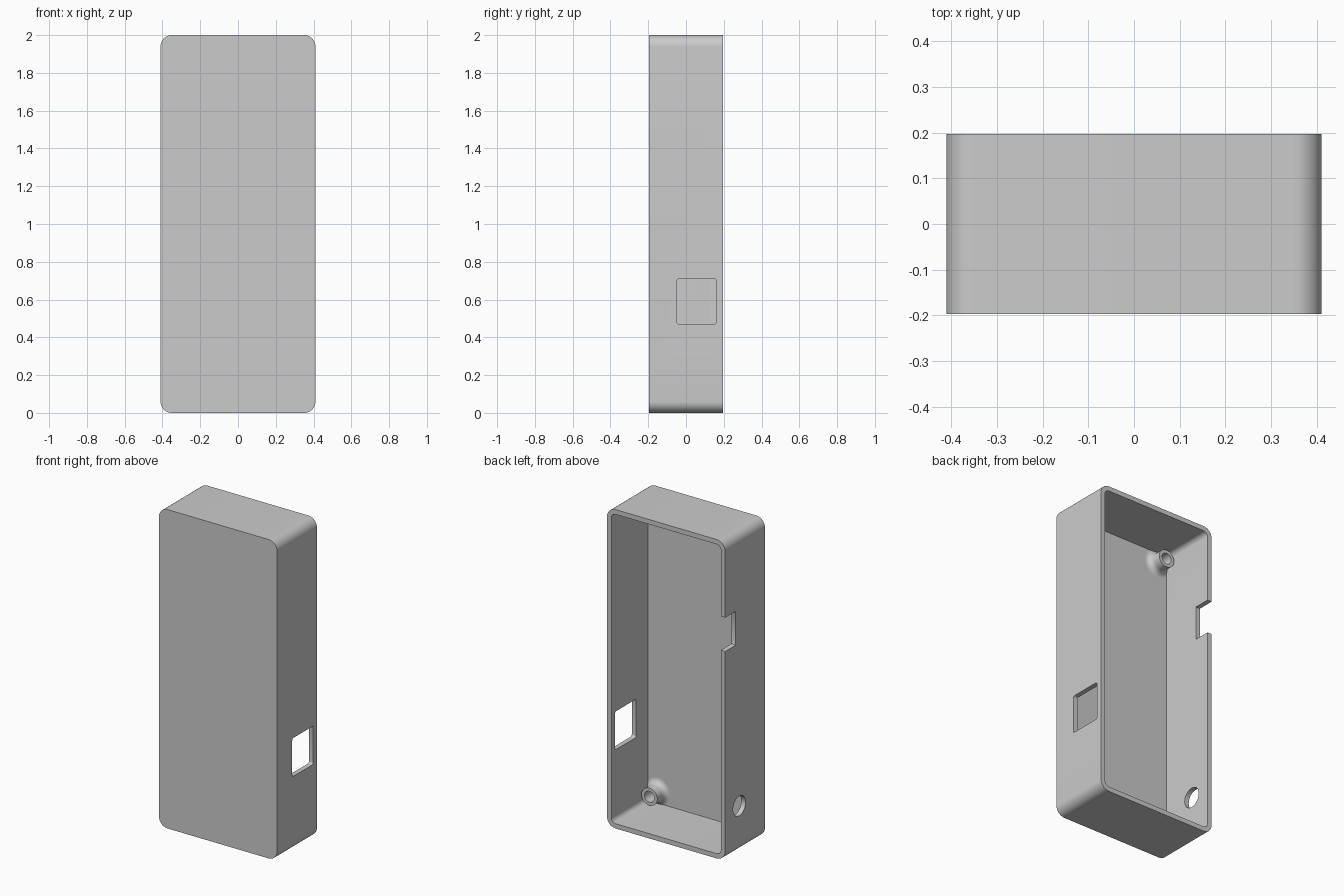
import bpy, bmesh
from math import sin, cos, pi, radians
from mathutils import Matrix, Vector

cube = bpy.data.objects.get("Cube")
if cube:
    bpy.data.objects.remove(cube, do_unlink=True)

W, D, H = 0.41, 0.197, 2.0      # half width, half depth, height
WALL, RADIUS = 0.03, 0.06
FLOOR = -D + WALL               # inner face of the front panel

grey = bpy.data.materials.new("light grey plastic")
grey.use_nodes = True
colour = (0.6, 0.6, 0.6, 1)
grey.diffuse_color = colour
grey.node_tree.nodes["Principled BSDF"].inputs["Base Color"].default_value = colour


def make_object(name, bm):
    bmesh.ops.recalc_face_normals(bm, faces=bm.faces)
    mesh = bpy.data.meshes.new(name)
    bm.to_mesh(mesh)
    bm.free()
    mesh.materials.append(grey)
    obj = bpy.data.objects.new(name, mesh)
    bpy.context.collection.objects.link(obj)
    return obj


def rounded_prism(name, center, half_u, half_v, radius, low, high, axis, steps=12):
    """Rounded rectangle extruded along 'x' or 'y'; v is always z."""
    bm = bmesh.new()
    cu, cv = center
    ring = []
    for k, (su, sv) in enumerate([(1, 1), (-1, 1), (-1, -1), (1, -1)]):
        for i in range(steps + 1):
            a = (k + i / steps) * pi / 2
            u = cu + su * (half_u - radius) + radius * cos(a)
            v = cv + sv * (half_v - radius) + radius * sin(a)
            ring.append(bm.verts.new((u, low, v) if axis == 'y' else (low, u, v)))
    face = bm.faces.new(ring)
    new = bmesh.ops.extrude_face_region(bm, geom=[face])["geom"]
    move = Vector((0, high - low, 0) if axis == 'y' else (high - low, 0, 0))
    bmesh.ops.translate(bm, vec=move, verts=[g for g in new if isinstance(g, bmesh.types.BMVert)])
    return make_object(name, bm)


def smooth(obj):
    bpy.ops.object.select_all(action='DESELECT')
    obj.select_set(True)
    bpy.context.view_layer.objects.active = obj
    bpy.ops.object.shade_smooth_by_angle(angle=radians(30))


def cylinder_x(name, y, z, radius, low, high):
    bm = bmesh.new()
    place = Matrix.Translation(((low + high) / 2, y, z)) @ Matrix.Rotation(pi / 2, 4, 'Y')
    bmesh.ops.create_cone(bm, cap_ends=True, segments=48, radius1=radius,
                          radius2=radius, depth=high - low, matrix=place)
    return make_object(name, bm)


# Case body, open at the back
case = rounded_prism("case_shell", (0, H / 2), W, H / 2, RADIUS, -D, D, 'y')
cutters = [
    rounded_prism("cavity_cutter", (0, H / 2), W - WALL, H / 2 - WALL,
                  RADIUS - WALL, FLOOR, D + 0.1, 'y'),
    # Window in the left wall
    rounded_prism("window_cutter", (0.056, 0.59), 0.104, 0.12, 0.012,
                  W - 0.1, W + 0.1, 'x', 5),
    # Notch in the right wall, open to the back rim
    rounded_prism("notch_cutter", (0.194, 1.42), 0.1, 0.106, 0.003,
                  -W - 0.1, -W + 0.1, 'x', 2),
    # Round cable hole in the right wall
    cylinder_x("cable_hole_cutter", 0.057, 0.292, 0.062, -W - 0.1, -W + 0.1),
]
for cutter in cutters:
    mod = case.modifiers.new(cutter.name, 'BOOLEAN')
    mod.operation = 'DIFFERENCE'
    mod.solver = 'EXACT'
    mod.object = cutter

# Apply the cuts and drop the cutters
bpy.context.view_layer.objects.active = case
case.select_set(True)
for mod in list(case.modifiers):
    bpy.ops.object.modifier_apply(modifier=mod.name)
for cutter in cutters:
    bpy.data.objects.remove(cutter, do_unlink=True)
smooth(case)


# Screw posts with a flared foot and a blind hole
def screw_post(name, x, z):
    outer, bore, height, flare = 0.055, 0.034, 0.08, 0.035
    profile = [(0, 0.004), (bore, 0.004), (bore, height), (outer, height)]
    for i in range(9):
        a = pi + i / 8 * pi / 2
        profile.append((outer + flare + flare * cos(a), flare + flare * sin(a)))
    profile.append((outer + flare, -0.01))
    bm = bmesh.new()
    verts = [bm.verts.new((r, h, 0)) for r, h in profile]
    edges = [bm.edges.new(pair) for pair in zip(verts, verts[1:])]
    bmesh.ops.spin(bm, geom=verts + edges, cent=(0, 0, 0), axis=(0, 1, 0),
                   angle=2 * pi, steps=40, use_duplicate=False)
    bmesh.ops.remove_doubles(bm, verts=bm.verts, dist=1e-5)
    bmesh.ops.translate(bm, vec=(x, FLOOR, z), verts=bm.verts)
    smooth(make_object(name, bm))


screw_post("lower_screw_post", 0.315, 0.1)
screw_post("upper_screw_post", -0.315, H - 0.1)
